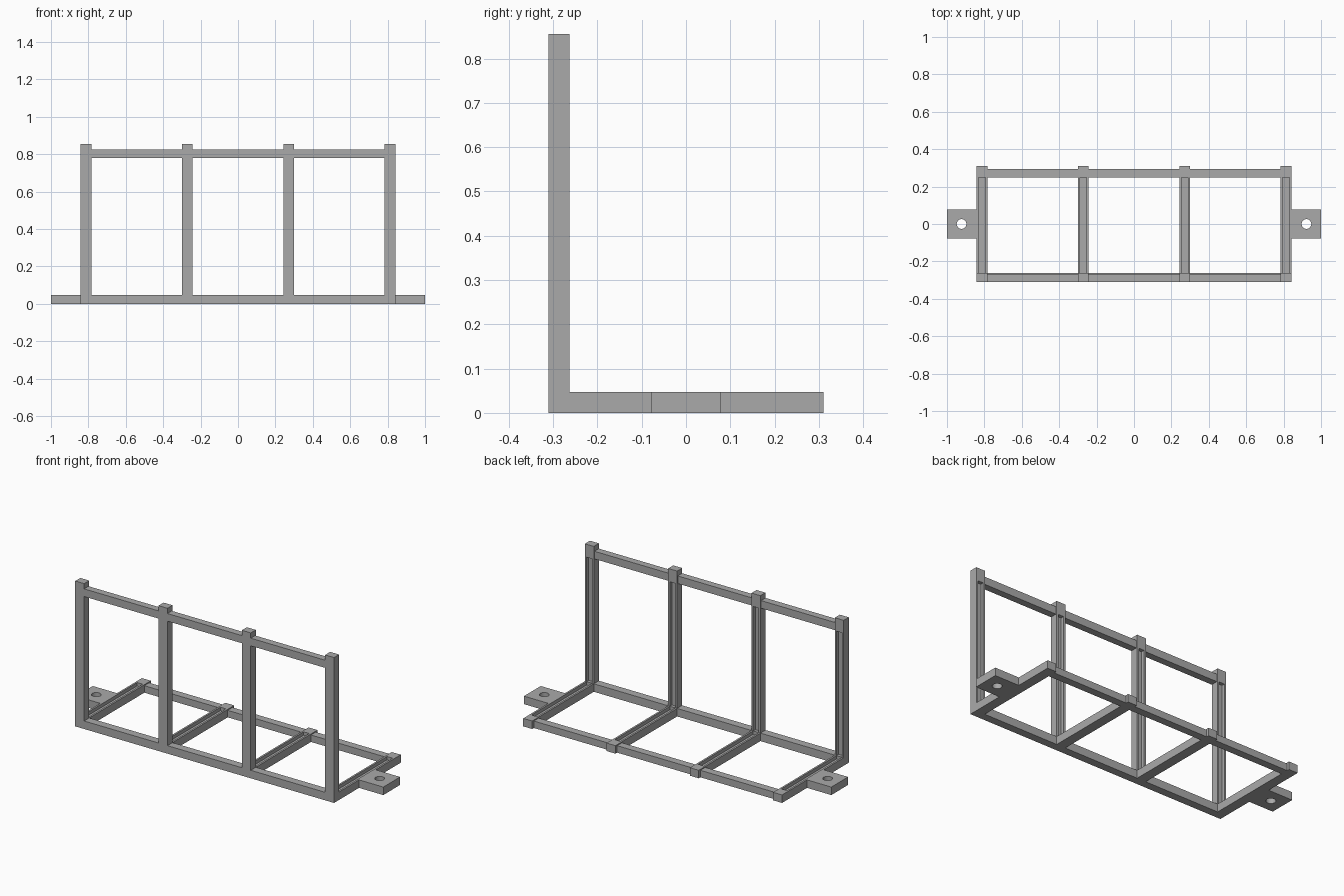
import bpy
import bmesh
from mathutils import Matrix, Vector

old = bpy.data.objects.get("Cube")
if old:
    bpy.data.objects.remove(old, do_unlink=True)

# Main proportions
HALF_Y, HEIGHT, THICK, WIDTH = 0.31, 0.855, 0.047, 0.058
END_X, INNER_X = 0.813, 0.271
RAIL, STUB, RECESS = 0.045, 0.031, 0.006
LIP, GROOVE = 0.011, 0.02
INSIDE_Y = -HALF_Y + THICK

grey = bpy.data.materials.new("mid_grey")
grey.use_nodes = True
color = (0.4, 0.4, 0.4, 1)
grey.diffuse_color = color
grey.node_tree.nodes["Principled BSDF"].inputs["Base Color"].default_value = color


def add_object(name, bm):
    bmesh.ops.recalc_face_normals(bm, faces=bm.faces)
    mesh = bpy.data.meshes.new(name)
    bm.to_mesh(mesh)
    bm.free()
    mesh.materials.append(grey)
    obj = bpy.data.objects.new(name, mesh)
    bpy.context.collection.objects.link(obj)
    return obj


def box(name, low, high):
    low, high = Vector(low), Vector(high)
    bm = bmesh.new()
    bmesh.ops.create_cube(bm, size=1)
    bmesh.ops.scale(bm, vec=high - low, verts=bm.verts)
    bmesh.ops.translate(bm, vec=(low + high) / 2, verts=bm.verts)
    return add_object(name, bm)


def angle_bar(name, x):
    # L-shaped side outline extruded across the bar width
    outline = [(-HALF_Y, 0), (HALF_Y, 0), (HALF_Y, THICK),
               (INSIDE_Y, THICK), (INSIDE_Y, HEIGHT), (-HALF_Y, HEIGHT)]
    bm = bmesh.new()
    face = bm.faces.new([bm.verts.new((x - WIDTH / 2, y, z)) for y, z in outline])
    side = bmesh.ops.extrude_face_region(bm, geom=[face])["geom"]
    moved = [v for v in side if isinstance(v, bmesh.types.BMVert)]
    bmesh.ops.translate(bm, vec=(WIDTH, 0, 0), verts=moved)
    return add_object(name, bm)


def cut(obj, cutter):
    cutter.hide_render = True
    mod = obj.modifiers.new("cut", "BOOLEAN")
    mod.operation = "DIFFERENCE"
    mod.solver = "EXACT"
    mod.object = cutter
    bpy.context.view_layer.objects.active = obj
    bpy.ops.object.modifier_apply(modifier=mod.name)
    bpy.data.objects.remove(cutter, do_unlink=True)


# Four angled bars with a channel along each inner face
bar_xs = [-END_X, -INNER_X, INNER_X, END_X]
rail_end_y = HALF_Y - STUB / 2
rail_top_z = HEIGHT - STUB
for i, x in enumerate(bar_xs):
    bar = angle_bar(f"angle_bar_{i + 1}", x)
    x0, x1 = x - WIDTH / 2 + LIP, x + WIDTH / 2 - LIP
    cut(bar, box("floor_groove", (x0, INSIDE_Y, THICK - GROOVE),
                 (x1, rail_end_y - RAIL, THICK + GROOVE)))
    cut(bar, box("upright_groove", (x0, INSIDE_Y - GROOVE, THICK),
                 (x1, INSIDE_Y + GROOVE, rail_top_z - RAIL)))

# Rails filling each bay between neighbouring bars
for i, (a, b) in enumerate(zip(bar_xs, bar_xs[1:])):
    x0, x1 = a + WIDTH / 2, b - WIDTH / 2
    box(f"corner_rail_{i + 1}", (x0, -HALF_Y, 0), (x1, INSIDE_Y, THICK))
    box(f"top_rail_{i + 1}", (x0, -HALF_Y, rail_top_z - RAIL),
        (x1, INSIDE_Y - RECESS, rail_top_z))
    box(f"back_rail_{i + 1}", (x0, rail_end_y - RAIL, 0),
        (x1, rail_end_y, THICK - RECESS))

# Mounting tabs with a screw hole at both ends
for side, name in ((1, "left"), (-1, "right")):
    inner, outer = side * (END_X + WIDTH / 2), side
    tab = box(f"{name}_mounting_tab", (min(inner, outer), -0.078, 0),
              (max(inner, outer), 0.078, THICK))
    bm = bmesh.new()
    bmesh.ops.create_cone(bm, cap_ends=True, segments=32, radius1=0.026,
                          radius2=0.026, depth=0.2,
                          matrix=Matrix.Translation((side * 0.922, 0, THICK / 2)))
    cut(tab, add_object("screw_hole", bm))
